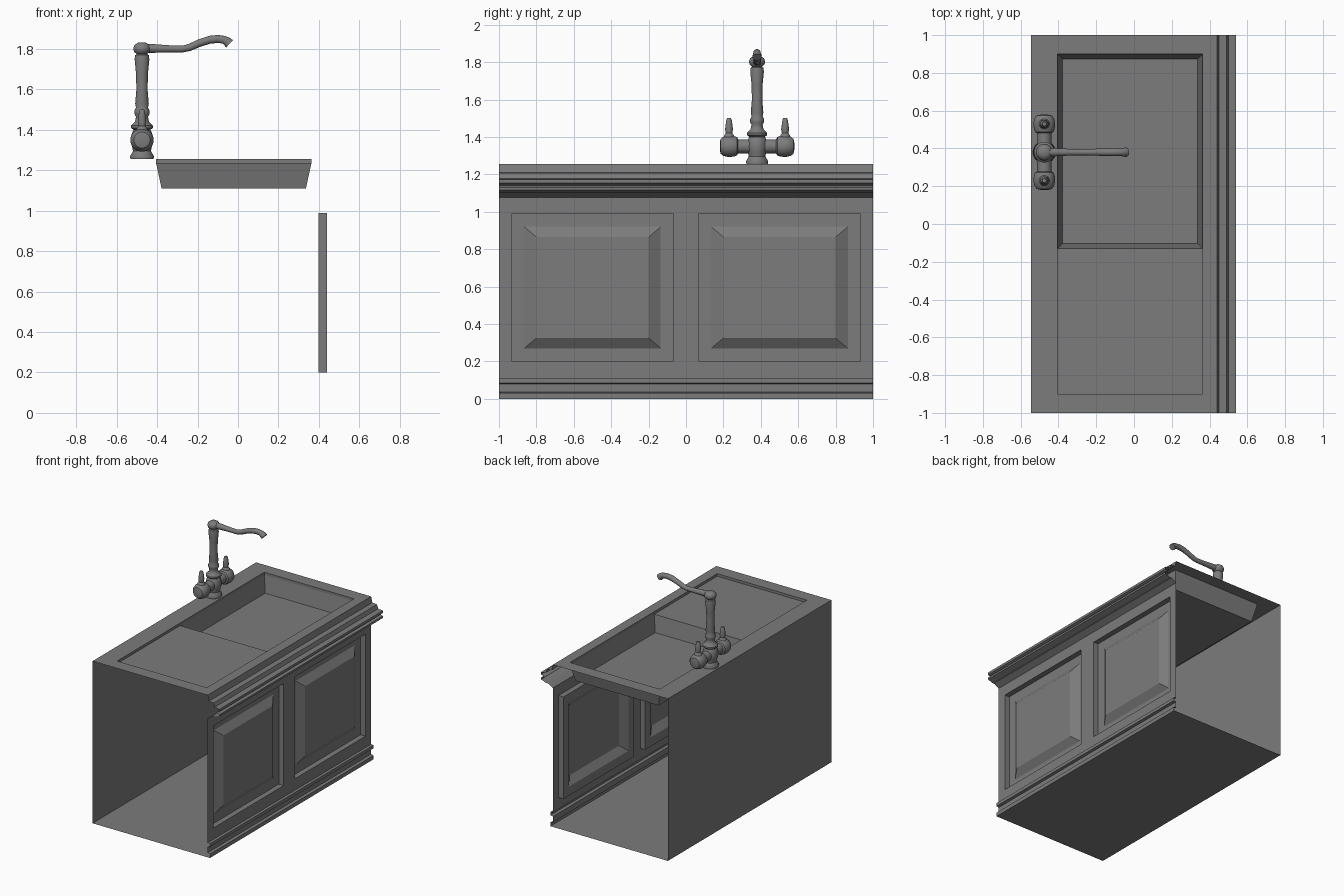
import bpy, bmesh, math
from mathutils import Vector

if "Cube" in bpy.data.objects:
    bpy.data.objects.remove(bpy.data.objects["Cube"], do_unlink=True)

grey = bpy.data.materials.new("stone_grey")
grey.use_nodes = True
COLOUR = (0.2, 0.2, 0.2, 1)
grey.diffuse_color = COLOUR
grey.node_tree.nodes["Principled BSDF"].inputs["Base Color"].default_value = COLOUR


def finish(name, bm, smooth=False):
    bmesh.ops.remove_doubles(bm, verts=bm.verts, dist=0.0005)
    bmesh.ops.recalc_face_normals(bm, faces=bm.faces)
    mesh = bpy.data.meshes.new(name)
    bm.to_mesh(mesh)
    bm.free()
    mesh.materials.append(grey)
    obj = bpy.data.objects.new(name, mesh)
    bpy.context.collection.objects.link(obj)
    if smooth:
        bpy.ops.object.select_all(action="DESELECT")
        obj.select_set(True)
        bpy.context.view_layer.objects.active = obj
        bpy.ops.object.shade_smooth_by_angle(angle=math.radians(40))
    return obj


def face(bm, points):
    return bm.faces.new([bm.verts.new(p) for p in points])


def extrude_profile(name, profile):
    """Sheet swept along the full length, open at both ends."""
    bm = bmesh.new()
    for (xa, za), (xb, zb) in zip(profile, profile[1:]):
        face(bm, [(xa, -1, za), (xb, -1, zb), (xb, 1, zb), (xa, 1, za)])
    return finish(name, bm)


def pierced_sheet(name, us, vs, holes, place):
    """Flat grid of faces with some cells left open."""
    bm = bmesh.new()
    for i in range(len(us) - 1):
        for j in range(len(vs) - 1):
            if (i, j) not in holes:
                corners = [(us[i], vs[j]), (us[i + 1], vs[j]),
                           (us[i + 1], vs[j + 1]), (us[i], vs[j + 1])]
                face(bm, [place(u, v) for u, v in corners])
    return finish(name, bm)


def nested_rects(bm, rects, place):
    """Rectangles (u0, u1, v0, v1, depth) bridged in order, the last one filled."""
    loops = [[place(u, v, d) for u, v in ((a, c), (b, c), (b, e), (a, e))]
             for a, b, c, e, d in rects]
    for lo, hi in zip(loops, loops[1:]):
        for k in range(4):
            n = (k + 1) % 4
            face(bm, [lo[k], lo[n], hi[n], hi[k]])
    face(bm, loops[-1])


def loft(name, stations, axis=None, sides=20):
    """Round tube through (point, radius) stations, capped at both ends."""
    bm = bmesh.new()
    pts = [Vector(p) for p, r in stations]
    rings = []
    for i, (p, r) in enumerate(stations):
        along = Vector(axis) if axis else pts[min(i + 1, len(pts) - 1)] - pts[max(i - 1, 0)]
        along.normalize()
        side = Vector((0, 1, 0)) if abs(along.y) < 0.9 else Vector((1, 0, 0))
        other = along.cross(side)
        turn = [2 * math.pi * (k + 0.5) / sides for k in range(sides)]
        rings.append([bm.verts.new(pts[i] + r * (math.cos(t) * side + math.sin(t) * other))
                      for t in turn])
    for lo, hi in zip(rings, rings[1:]):
        for k in range(sides):
            n = (k + 1) % sides
            bm.faces.new([lo[k], lo[n], hi[n], hi[k]])
    bm.faces.new(rings[0])
    bm.faces.new(rings[-1])
    return finish(name, bm, smooth=True)


BACK, FRONT, TOP = -0.545, 0.44, 1.255
PANEL_LOW, PANEL_HIGH = 0.2, 0.99

# Cabinet shell: back, floor and stepped base moulding
extrude_profile("cabinet_back_floor_and_base", [
    (BACK, TOP), (BACK, 0), (0.46, 0), (0.46, 0.03), (FRONT, 0.035),
    (FRONT, 0.08), (0.46, 0.085), (0.46, 0.11), (FRONT, 0.112)])

# Cornice under the worktop edge
extrude_profile("cornice", [
    (FRONT, TOP), (0.45, 1.21), (0.49, 1.207), (0.5, 1.177), (0.54, 1.172),
    (0.54, 1.153), (0.51, 1.14), (0.54, 1.13), (0.54, 1.115), (0.5, 1.1),
    (0.48, 1.1), (FRONT, 1.075)])

# Cabinet front with two recessed raised panels
pierced_sheet("cabinet_front", [-1, -0.93, -0.07, 0.07, 0.93, 1],
              [0.112, PANEL_LOW, PANEL_HIGH, 1.075], {(1, 1), (3, 1)},
              lambda y, z: (FRONT, y, z))
for name, start in (("right_front_panel", -0.93), ("left_front_panel", 0.07)):
    bm = bmesh.new()
    rects = []
    for dy, dz, depth in ((0, 0, FRONT), (0, 0, 0.398), (0.065, 0.07, 0.398),
                          (0.13, 0.125, 0.435)):
        rects.append((start + dy, start + 0.86 - dy, PANEL_LOW + dz, PANEL_HIGH - dz, depth))
    nested_rects(bm, rects, lambda y, z, x: (x, y, z))
    finish(name, bm)

# Worktop with a sink opening
SX0, SX1, SY, SPLIT, LEDGE = -0.405, 0.363, 0.9, -0.13, 1.235
pierced_sheet("worktop", [BACK, SX0, SX1, FRONT], [-1, -SY, SY, 1], {(1, 1)},
              lambda x, y: (x, y, TOP))

# Sink: shallow rim, drainboard and tapered basin
bm = bmesh.new()
rim = [(SX0, -SY), (SX1, -SY), (SX1, SY), (SX0, SY)]
for k in range(4):
    a, b = rim[k], rim[(k + 1) % 4]
    face(bm, [(*a, TOP), (*b, TOP), (*b, LEDGE), (*a, LEDGE)])
face(bm, [(SX0, -SY, LEDGE), (SX1, -SY, LEDGE), (SX1, SPLIT, LEDGE), (SX0, SPLIT, LEDGE)])
t = 0.027
nested_rects(bm, [(SX0, SX1, SPLIT, SY, LEDGE),
                  (SX0 + t, SX1 - t, SPLIT + t, SY - t, 1.11)],
             lambda x, y, z: (x, y, z))
finish("sink", bm)

# Tap column, turned around the vertical
TX, TY = -0.475, 0.38
UP = (0, 0, 1)


def turned(name, y, profile, sides=20):
    return loft(name, [((TX, y, z), r) for r, z in profile], UP, sides)


turned("tap_column", TY, [
    (0.058, 1.255), (0.06, 1.27), (0.045, 1.295), (0.05, 1.32), (0.058, 1.35),
    (0.05, 1.385), (0.042, 1.4), (0.055, 1.41), (0.055, 1.422), (0.035, 1.44),
    (0.03, 1.465), (0.038, 1.48), (0.038, 1.495), (0.03, 1.51), (0.034, 1.53),
    (0.028, 1.6), (0.03, 1.68), (0.037, 1.75), (0.034, 1.77), (0.026, 1.775),
    (0.04, 1.787), (0.044, 1.803), (0.038, 1.82), (0.02, 1.832)])

# Spout
loft("tap_spout", [((x, TY, z), r) for x, z, r in (
    (-0.475, 1.803, 0.024), (-0.42, 1.803, 0.022), (-0.34, 1.801, 0.018),
    (-0.275, 1.8, 0.017), (-0.24, 1.808, 0.018), (-0.19, 1.83, 0.019),
    (-0.14, 1.846, 0.02), (-0.1, 1.85, 0.02), (-0.07, 1.846, 0.02),
    (-0.055, 1.838, 0.023), (-0.042, 1.826, 0.025))], sides=16)

# Cross bar and the two valves with levers
HZ = 1.35
loft("tap_cross_bar", [((TX, TY - 0.13, HZ), 0.038), ((TX, TY + 0.13, HZ), 0.038)], (0, 1, 0))
for name, s in (("right", -1), ("left", 1)):
    body = [(0.1, 0.036), (0.108, 0.05), (0.125, 0.056), (0.155, 0.058),
            (0.18, 0.052), (0.195, 0.04), (0.199, 0.02)]
    loft(name + "_valve", [((TX, TY + s * d, HZ), r) for d, r in body], (0, 1, 0))
    turned(name + "_lever", TY + s * 0.15, [
        (0.03, 1.395), (0.026, 1.41), (0.018, 1.42), (0.022, 1.44),
        (0.018, 1.47), (0.015, 1.49), (0.011, 1.5)], 12)
